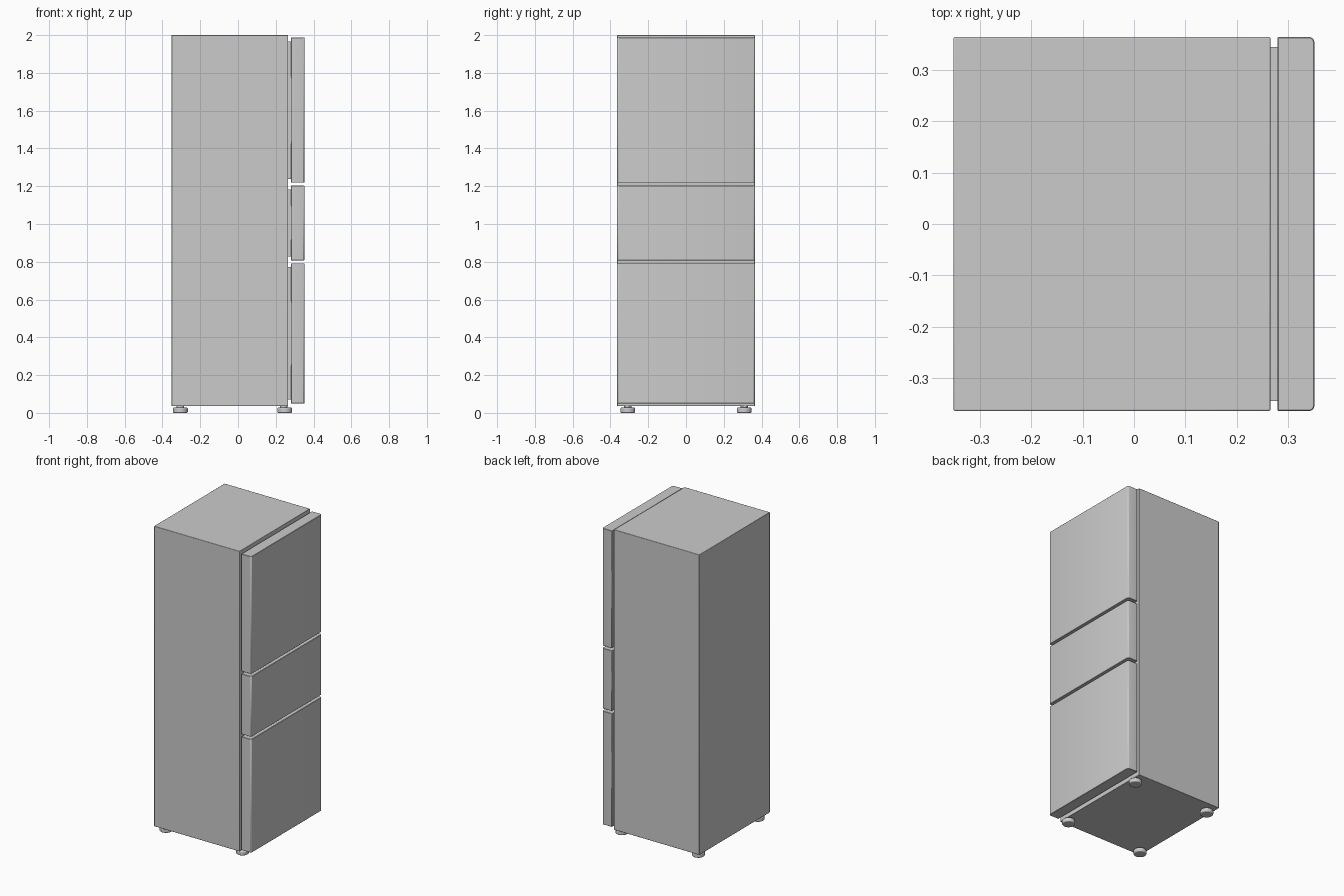
import bpy, bmesh, math

if "Cube" in bpy.data.objects:
    bpy.data.objects.remove(bpy.data.objects["Cube"])

grey = bpy.data.materials.new("light grey")
grey.diffuse_color = (0.6, 0.6, 0.6, 1)
grey.use_nodes = True
grey.node_tree.nodes["Principled BSDF"].inputs["Base Color"].default_value = grey.diffuse_color


def finish(name, bm, bevel=0, segments=2):
    me = bpy.data.meshes.new(name)
    bm.to_mesh(me)
    bm.free()
    ob = bpy.data.objects.new(name, me)
    bpy.context.collection.objects.link(ob)
    me.materials.append(grey)
    if bevel:
        m = ob.modifiers.new("soft edges", 'BEVEL')
        m.width, m.segments, m.limit_method = bevel, segments, 'ANGLE'
    for o in bpy.context.selected_objects:
        o.select_set(False)
    bpy.context.view_layer.objects.active = ob
    ob.select_set(True)
    bpy.ops.object.shade_smooth_by_angle(angle=math.radians(30))
    return ob


def box_mesh(lo, hi):
    bm = bmesh.new()
    bmesh.ops.create_cube(bm, size=1)
    for v in bm.verts:
        for i in range(3):
            v.co[i] = lo[i] if v.co[i] < 0 else hi[i]
    return bm


# Cabinet, front opening faces +x
finish("cabinet", box_mesh((-0.352, -0.365, 0.036), (0.266, 0.365, 2.0)), 0.003)

# Three stacked doors with rounded front edges, each on an inset seal
doors = {"lower_door": (0.05, 0.792), "middle_drawer": (0.808, 1.203), "upper_door": (1.219, 1.987)}
for name, (z0, z1) in doors.items():
    bm = box_mesh((0.280, -0.365, z0), (0.352, 0.365, z1))
    front_verticals = [e for e in bm.edges if all(v.co.x > 0.3 for v in e.verts)
                       and abs(e.verts[0].co.z - e.verts[1].co.z) > 0.1]
    bmesh.ops.bevel(bm, geom=front_verticals, offset=0.010, segments=3, profile=0.5, affect='EDGES')
    finish(name, bm, 0.002, 1)
    finish(name + "_seal", box_mesh((0.262, -0.345, z0 + 0.02), (0.283, 0.345, z1 - 0.02)))

# Four round feet
for fx, x in (("back", -0.305), ("front", 0.248)):
    for fy, y in (("left", -0.308), ("right", 0.308)):
        bm = bmesh.new()
        bmesh.ops.create_cone(bm, cap_ends=True, segments=32, radius1=0.039, radius2=0.039, depth=0.028)
        bmesh.ops.translate(bm, verts=bm.verts, vec=(x, y, 0.014))
        finish(f"{fx}_{fy}_foot", bm, 0.006, 3)
        bm = bmesh.new()
        bmesh.ops.create_cone(bm, cap_ends=True, segments=24, radius1=0.02, radius2=0.02, depth=0.02)
        bmesh.ops.translate(bm, verts=bm.verts, vec=(min(x, 0.243), y, 0.034))
        finish(f"{fx}_{fy}_foot_stem", bm)
